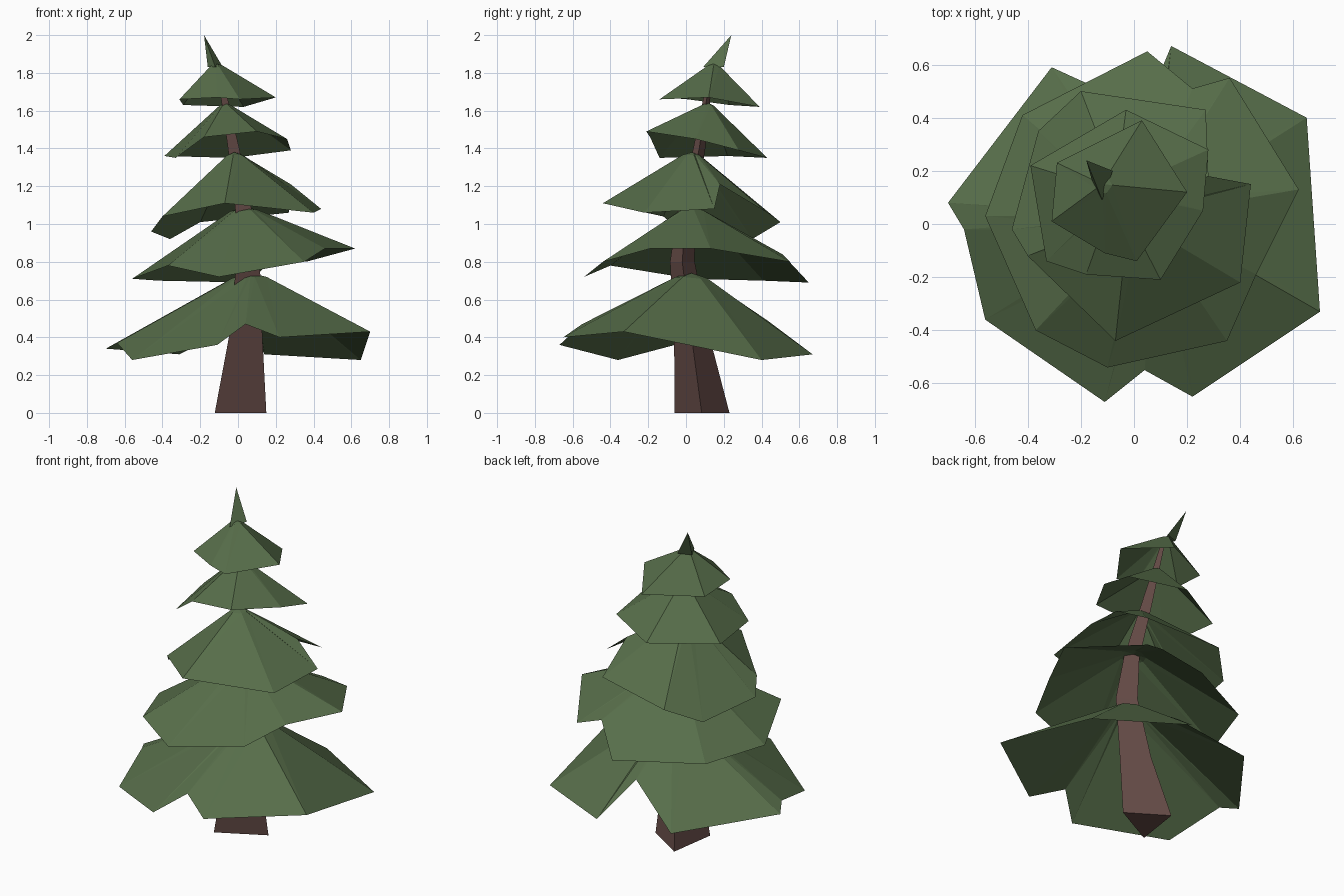
import bpy
import bmesh
from mathutils import Vector

default_cube = bpy.data.objects.get("Cube")
if default_cube:
    bpy.data.objects.remove(default_cube, do_unlink=True)


def make_material(name, colour):
    material = bpy.data.materials.new(name)
    material.use_nodes = True
    material.diffuse_color = (*colour, 1)
    shader = material.node_tree.nodes["Principled BSDF"]
    shader.inputs["Base Color"].default_value = (*colour, 1)
    shader.inputs["Roughness"].default_value = 1
    return material


needle_green = make_material("needle green", (0.095, 0.155, 0.068))
bark_brown = make_material("bark brown", (0.13, 0.07, 0.062))


def finish(name, mesh_builder, material):
    """Turn a bmesh into a flat shaded object."""
    mesh = bpy.data.meshes.new(name)
    mesh_builder.to_mesh(mesh)
    mesh_builder.free()
    mesh.materials.append(material)
    part = bpy.data.objects.new(name, mesh)
    bpy.context.collection.objects.link(part)
    return part


def loft(name, rings, material, tip=None, close_bottom=False):
    """Skin a stack of counterclockwise rings, lowest first, and close the top."""
    bm = bmesh.new()
    loops = [[bm.verts.new(point) for point in ring] for ring in rings]
    count = len(loops[0])
    for lower, upper in zip(loops, loops[1:]):
        for i in range(count):
            j = (i + 1) % count
            # Split along the diagonal that makes the ridge stand out
            bm.faces.new((lower[i], lower[j], upper[j]))
            bm.faces.new((lower[i], upper[j], upper[i]))
    top = loops[-1]
    if tip is None:
        bm.faces.new(top)
    else:
        peak = bm.verts.new(tip)
        for i in range(count):
            bm.faces.new((top[i], top[(i + 1) % count], peak))
    if close_bottom:
        bm.faces.new(list(reversed(loops[0])))
    return finish(name, bm, material)


def bough_tier(name, apex, rim, crown):
    """Ragged open skirt of branches, with a small crown ring near the apex."""
    apex = Vector(apex)
    rim = [Vector(point) for point in rim]
    ring = []
    for point in rim:
        inner = apex.lerp(point, crown)
        inner.z = apex.z - (apex.z - point.z) * crown * 0.5
        ring.append(inner)
    return loft(name, [rim, ring], needle_green, tip=apex)


# Leaning three sided trunk
trunk_section = [Vector((0.168, 0, 0)), Vector((-0.062, 0.147, 0)), Vector((-0.105, -0.143, 0))]
trunk_path = [
    ((-0.018, 0.083, 0), 1), ((0.02, 0.03, 0.4), 0.65), ((0.04, -0.02, 0.8), 0.45),
    ((0.02, 0, 1.07), 0.32), ((-0.03, 0.07, 1.4), 0.22), ((-0.1, 0.13, 1.8), 0.08),
]
trunk_rings = [[Vector(centre) + corner * size for corner in trunk_section]
               for centre, size in trunk_path]
loft("trunk", trunk_rings, bark_brown, close_bottom=True)

# Branch tiers from the ground up
bough_tier("lowest_boughs", (0.07, 0.03, 0.74), [
    (0.7, -0.33, 0.43), (0.65, 0.4, 0.28), (0.14, 0.67, 0.31), (0.04, 0.43, 0.49),
    (-0.31, 0.59, 0.31), (-0.7, 0.08, 0.34), (-0.64, -0.02, 0.37), (-0.56, -0.36, 0.28),
    (-0.11, -0.67, 0.36), (0.04, -0.55, 0.47), (0.22, -0.65, 0.4),
], 0.13)

bough_tier("lower_boughs", (0.03, 0.03, 1.09), [
    (0.62, 0.13, 0.87), (0.36, 0.55, 0.8), (0.22, 0.51, 0.84), (0.05, 0.65, 0.69),
    (-0.42, 0.41, 0.7), (-0.56, 0.03, 0.71), (-0.37, -0.4, 0.78),
    (-0.1, -0.54, 0.72), (0.35, -0.44, 0.8), (0.46, -0.19, 0.87),
], 0.12)

bough_tier("middle_boughs", (-0.02, 0.03, 1.38), [
    (0.44, 0.15, 1.08), (0.28, 0.18, 1.21), (0.27, 0.43, 1.06), (-0.2, 0.5, 1.01),
    (-0.36, 0.35, 0.92), (-0.46, -0.02, 0.96), (-0.4, -0.12, 1.04),
    (-0.07, -0.44, 1.11), (0.4, -0.22, 1.06),
], 0.1)

bough_tier("upper_boughs", (-0.07, 0.12, 1.64), [
    (0.26, 0.05, 1.45), (0.28, 0.28, 1.39), (-0.03, 0.43, 1.35), (-0.39, 0.22, 1.36),
    (-0.33, -0.14, 1.35), (-0.18, -0.19, 1.46), (0.1, -0.21, 1.49),
], 0.08)

bough_tier("top_boughs", (-0.12, 0.15, 1.85), [
    (0.2, 0.12, 1.67), (0.03, 0.39, 1.62), (-0.29, 0.23, 1.63),
    (-0.31, 0.01, 1.66), (-0.11, -0.11, 1.67), (0.01, -0.14, 1.66),
], 0.12)

# Crooked spike at the tree top
spike_base = [Vector((-0.12, 0.09, 1.83)), Vector((-0.08, 0.2, 1.83)), Vector((-0.16, 0.17, 1.83))]
loft("top_spike", [spike_base], needle_green, tip=(-0.18, 0.24, 2), close_bottom=True)
